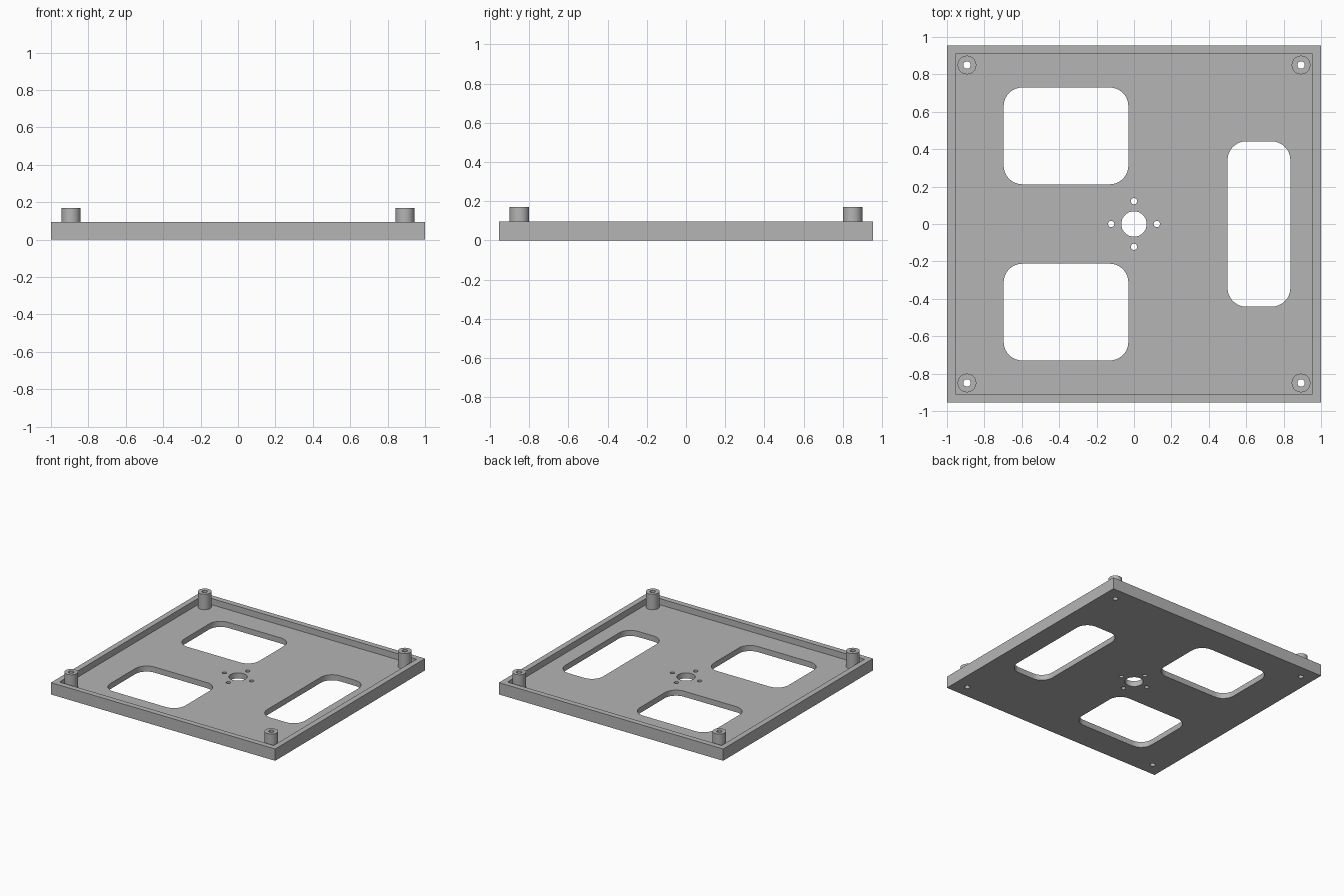
import bpy, bmesh
from math import cos, sin, pi, radians

cube = bpy.data.objects.get("Cube")
if cube:
    bpy.data.objects.remove(cube, do_unlink=True)

W, D = 1.0, 0.955          # half width and half depth
FLOOR, RIM, TOP = 0.045, 0.095, 0.17
WALL = 0.045
POST_X, POST_Y = 0.893, 0.85

grey = bpy.data.materials.new("plain grey")
grey.use_nodes = True
grey.diffuse_color = (0.46, 0.46, 0.46, 1)
grey.node_tree.nodes["Principled BSDF"].inputs["Base Color"].default_value = grey.diffuse_color


def circle(x, y, r, n=32):
    return [(x + r * cos(2 * pi * i / n), y + r * sin(2 * pi * i / n)) for i in range(n)]


def rectangle(x0, x1, y0, y1, r=0, n=8):
    """Rectangle outline, with rounded corners when r is set."""
    if not r:
        return [(x0, y0), (x1, y0), (x1, y1), (x0, y1)]
    corners = [(x1 - r, y1 - r), (x0 + r, y1 - r), (x0 + r, y0 + r), (x1 - r, y0 + r)]
    return [(cx + r * cos(pi / 2 * (k + i / n)), cy + r * sin(pi / 2 * (k + i / n)))
            for k, (cx, cy) in enumerate(corners) for i in range(n + 1)]


def prism(name, outline, z0, z1):
    bm = bmesh.new()
    base = bm.faces.new([bm.verts.new((x, y, z0)) for x, y in outline])
    top = bmesh.ops.extrude_face_region(bm, geom=[base])["geom"]
    bmesh.ops.translate(bm, vec=(0, 0, z1 - z0),
                        verts=[v for v in top if isinstance(v, bmesh.types.BMVert)])
    bmesh.ops.recalc_face_normals(bm, faces=bm.faces)
    mesh = bpy.data.meshes.new(name)
    bm.to_mesh(mesh)
    bm.free()
    mesh.materials.append(grey)
    ob = bpy.data.objects.new(name, mesh)
    bpy.context.collection.objects.link(ob)
    return ob


def combine(target, other, operation):
    """Apply a boolean to the target and discard the tool object."""
    other.hide_render = True
    mod = target.modifiers.new("boolean", 'BOOLEAN')
    mod.operation, mod.solver, mod.object = operation, 'EXACT', other
    bpy.ops.object.select_all(action='DESELECT')
    bpy.context.view_layer.objects.active = target
    target.select_set(True)
    bpy.ops.object.modifier_apply(modifier=mod.name)
    bpy.data.objects.remove(other, do_unlink=True)


# Tray: slab hollowed from above to leave a raised rim
tray = prism("mounting_tray", rectangle(-W, W, -D, D), 0, RIM)
pocket = rectangle(-W + WALL, W - WALL, -D + WALL, D - WALL)
combine(tray, prism("pocket_cutter", pocket, FLOOR, 1), 'DIFFERENCE')

# Corner standoffs, sunk slightly into the floor
corners = [(sx * POST_X, sy * POST_Y) for sx in (-1, 1) for sy in (-1, 1)]
for x, y in corners:
    combine(tray, prism("standoff", circle(x, y, 0.05), FLOOR / 2, TOP), 'UNION')

# Rounded windows, central bore, its four screw holes and the standoff bores
openings = [rectangle(-0.697, -0.03, 0.212, 0.73, 0.1),
            rectangle(-0.697, -0.03, -0.73, -0.212, 0.1),
            rectangle(0.5, 0.836, -0.442, 0.442, 0.1),
            circle(0, 0, 0.068)]
openings += [circle(0.122 * cos(k * pi / 2), 0.122 * sin(k * pi / 2), 0.017, 16) for k in range(4)]
openings += [circle(x, y, 0.02, 20) for x, y in corners]
for outline in openings:
    combine(tray, prism("opening_cutter", outline, -1, 1), 'DIFFERENCE')

bpy.ops.object.shade_smooth_by_angle(angle=radians(30))
